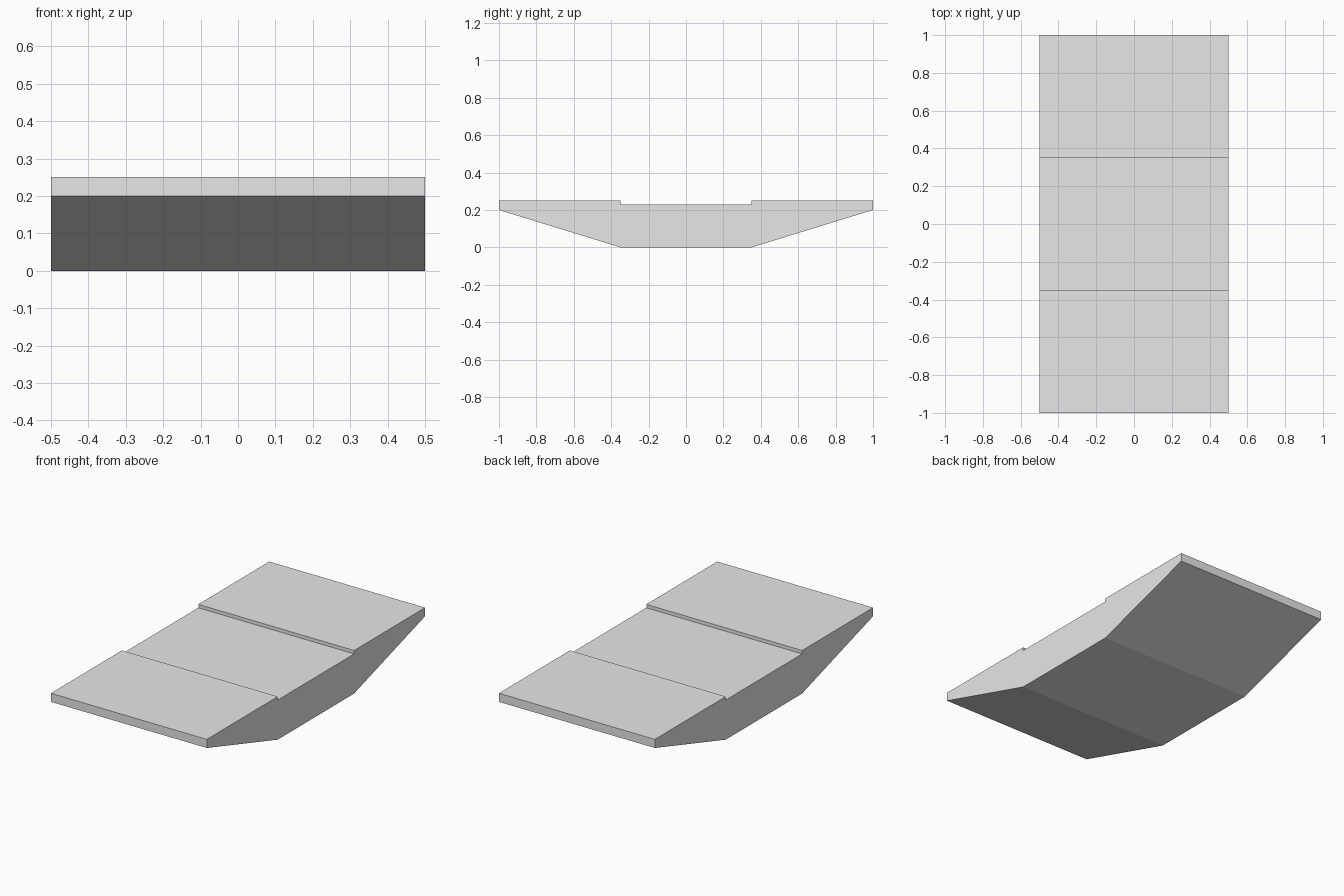
import bpy
import bmesh

cube = bpy.data.objects.get("Cube")
if cube:
    bpy.data.objects.remove(cube, do_unlink=True)

HALF_WIDTH = 0.5

# Light grey material
grey = bpy.data.materials.new("light_grey")
grey.use_nodes = True
color = (0.8, 0.8, 0.8, 1)
grey.diffuse_color = color
grey.node_tree.nodes["Principled BSDF"].inputs["Base Color"].default_value = color

# Half of the side profile (y, z): keel, sloped end, deck, shallow recess
half = [(0.35, 0), (1, 0.2), (1, 0.25), (0.35, 0.25), (0.35, 0.23)]
profile = half + [(-y, z) for y, z in reversed(half)]

# Extrude the profile across the width
bm = bmesh.new()
side = bm.faces.new([bm.verts.new((-HALF_WIDTH, y, z)) for y, z in profile])
extruded = bmesh.ops.extrude_face_region(bm, geom=[side])["geom"]
moved = [v for v in extruded if isinstance(v, bmesh.types.BMVert)]
bmesh.ops.translate(bm, verts=moved, vec=(2 * HALF_WIDTH, 0, 0))
bmesh.ops.recalc_face_normals(bm, faces=bm.faces)

mesh = bpy.data.meshes.new("pontoon_hull")
bm.to_mesh(mesh)
bm.free()
mesh.materials.append(grey)
bpy.context.collection.objects.link(bpy.data.objects.new("pontoon_hull", mesh))
